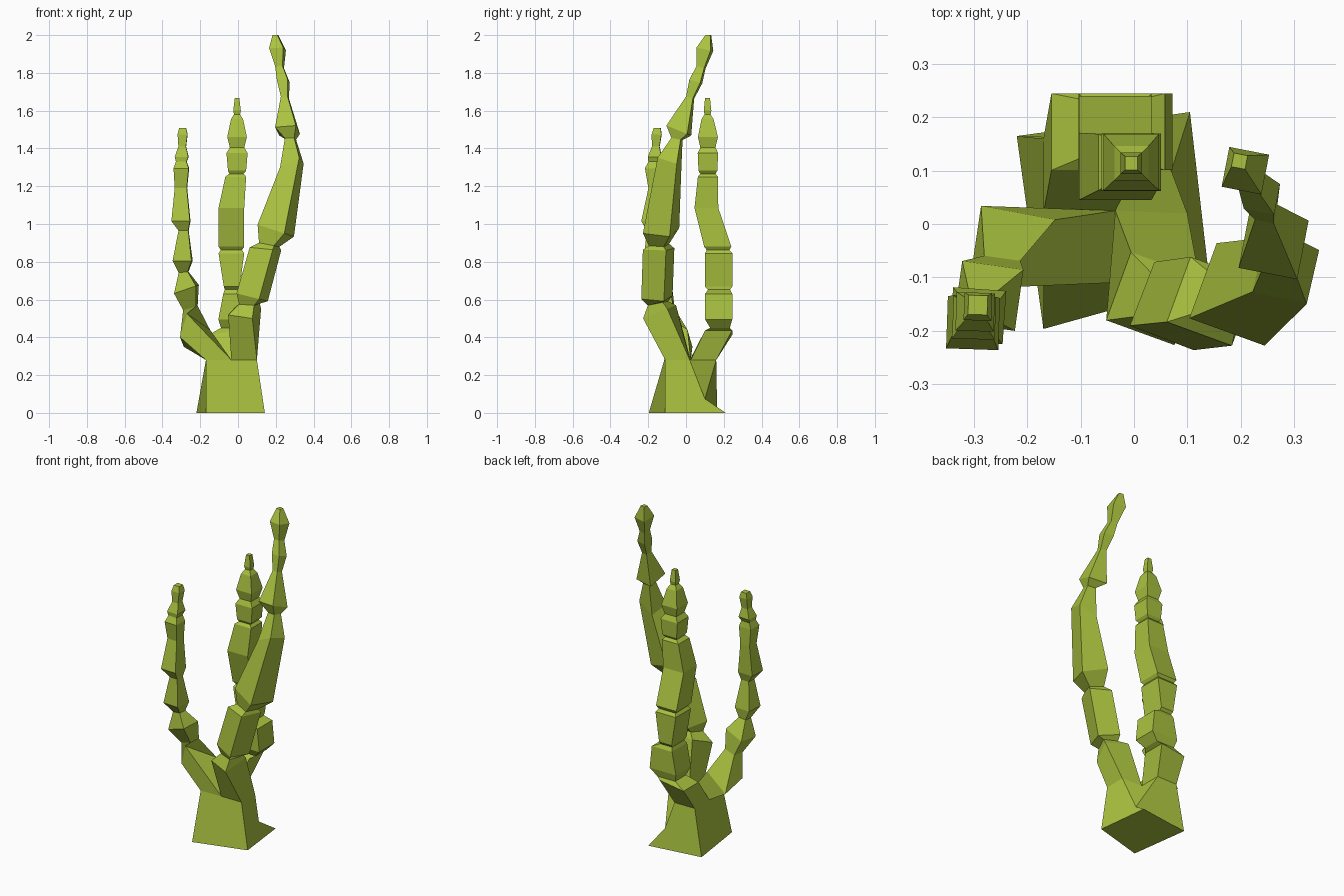
import bpy, bmesh, math

cube = bpy.data.objects.get("Cube")
if cube:
    bpy.data.objects.remove(cube, do_unlink=True)

green = bpy.data.materials.new("yellow_green")
green.use_nodes = True
COLOUR = (0.40, 0.54, 0.05, 1)
green.diffuse_color = COLOUR
green.node_tree.nodes["Principled BSDF"].inputs["Base Color"].default_value = COLOUR


def make_object(name, verts, faces):
    """Flat shaded mesh with outward normals."""
    bm = bmesh.new()
    vs = [bm.verts.new(v) for v in verts]
    for f in faces:
        bm.faces.new([vs[i] for i in f])
    bmesh.ops.recalc_face_normals(bm, faces=bm.faces)
    mesh = bpy.data.meshes.new(name)
    bm.to_mesh(mesh)
    bm.free()
    mesh.materials.append(green)
    ob = bpy.data.objects.new(name, mesh)
    bpy.context.collection.objects.link(ob)
    return ob


def ring(x, y, z, hx, hy, rot=0, sx=0, sy=0):
    """Four corners of a turned rectangle, tilted by the slopes sx and sy."""
    c, s = math.cos(math.radians(rot)), math.sin(math.radians(rot))
    pts = []
    for a, b in ((-1, -1), (1, -1), (1, 1), (-1, 1)):
        dx, dy = a * hx * c - b * hy * s, a * hx * s + b * hy * c
        pts.append((x + dx, y + dy, z + sx * dx + sy * dy))
    return pts


def branch(name, rings):
    """Loft square rings into a closed jointed branch."""
    verts = [p for r in rings for p in r]
    faces = [(0, 1, 2, 3), tuple(range(len(verts) - 4, len(verts)))]
    for k in range(0, len(verts) - 4, 4):
        for i in range(4):
            j = (i + 1) % 4
            faces.append((k + i, k + j, k + 4 + j, k + 4 + i))
    return make_object(name, verts, faces)


# Trunk: skewed block, its top split in quadrants, one quadrant pulled down
T = 0.28
trunk = [(-.17, -.197, 0), (.142, -.11, 0), (.105, .21, 0), (-.22, .165, 0),
         (-.17, -.115, T), (-.035, -.11, T), (.10, -.11, T),
         (-.17, .02, T), (-.035, .025, T), (.10, .02, T),
         (-.17, .16, T), (-.035, .16, T), (.07, .10, .075)]
make_object("trunk", trunk, [
    (0, 1, 2, 3), (0, 1, 6, 5, 4), (1, 2, 12, 9, 6), (2, 3, 10, 11, 12), (3, 0, 4, 7, 10),
    (4, 5, 8, 7), (5, 6, 9, 8), (7, 8, 11, 10), (8, 9, 12, 11)])


def root(*ids):
    return [trunk[i] for i in ids]


# Back branch: upright, square to the axes (x, y, z, half x, half y)
back = [
    (-.075, .173, .425, .080, .072, 0, .15),
    (-.030, .180, .450, .060, .052),
    (-.016, .173, .495, .088, .072),
    (-.010, .173, .630, .068, .072),
    (-.030, .175, .652, .040, .058),
    (-.033, .173, .668, .042, .072),
    (-.035, .173, .845, .068, .072),
    (-.035, .170, .862, .056, .060),
    (-.035, .168, .880, .068, .072),
    (-.035, .108, 1.085, .068, .063),
    (-.012, .116, 1.250, .055, .053),
    (-.008, .116, 1.266, .038, .040),
    (-.005, .116, 1.282, .048, .050),
    (-.005, .116, 1.375, .056, .054),
    (-.005, .116, 1.405, .038, .040),
    (-.005, .116, 1.460, .052, .053),
    (-.005, .114, 1.555, .032, .032),
    (-.005, .114, 1.580, .016, .016),
    (-.005, .114, 1.600, .020, .020),
    (-.005, .114, 1.667, .012, .013),
]
branch("back_branch", [root(7, 8, 11, 10)] + [ring(*r) for r in back])

# Left branch: tallest, bends outward then back (x, y, z, half, turn, slopes)
left = [
    (.035, -.140, .535, .068, -20, 0, .40),
    (.060, -.148, .580, .042, -20, 0, .20),
    (.075, -.154, .612, .064, -21, -.25, 0),
    (.145, -.145, .868, .065, -20, -.10, 0),
    (.165, -.143, .890, .042, -20, -.20, 0),
    (.200, -.132, .965, .075, -20, -.33, 0),
    (.285, -.088, 1.310, .052, -13, .40, -.40),
    (.278, -.048, 1.450, .025, -12, 0, -.20),
    (.262, -.038, 1.495, .056, -11, 0, -.40),
    (.248, .022, 1.670, .018, -11, 0, -.30),
    (.240, .052, 1.755, .029, -11, 0, -.30),
    (.220, .080, 1.830, .020, -11, 0, -.30),
    (.209, .100, 1.925, .038, -11, 0, -.20),
    (.198, .118, 2.000, .013, -11, 0, 0),
]
branch("left_branch", [root(5, 6, 9, 8)] +
       [ring(x, y, z, h, h, *t) for x, y, z, h, *t in left])

# Right branch: slim and beaded, starting from a skewed elbow
elbow = [(-.307, -.10, .40), (-.27, -.12, .525), (-.148, .008, .44), (-.287, .034, .35)]
right = [
    (-.252, -.098, .555, .034, -8, .30),
    (-.273, -.135, .655, .058, -8, .35),
    (-.288, -.152, .745, .024, -5, .10),
    (-.293, -.172, .805, .050, -4, 0),
    (-.288, -.180, .965, .026, -2, 0),
    (-.302, -.186, 1.015, .049, -2, 0),
    (-.302, -.166, 1.190, .032, -2, 0),
    (-.300, -.176, 1.295, .040, -2, 0),
    (-.300, -.170, 1.330, .028, -2, 0),
    (-.298, -.165, 1.355, .036, -2, 0),
    (-.295, -.160, 1.410, .020, -2, 0),
    (-.293, -.155, 1.475, .026, -2, 0),
    (-.293, -.152, 1.508, .018, -2, 0),
]
branch("right_branch", [root(4, 5, 8, 7), elbow] +
       [ring(x, y, z, h, h, *t) for x, y, z, h, *t in right])
